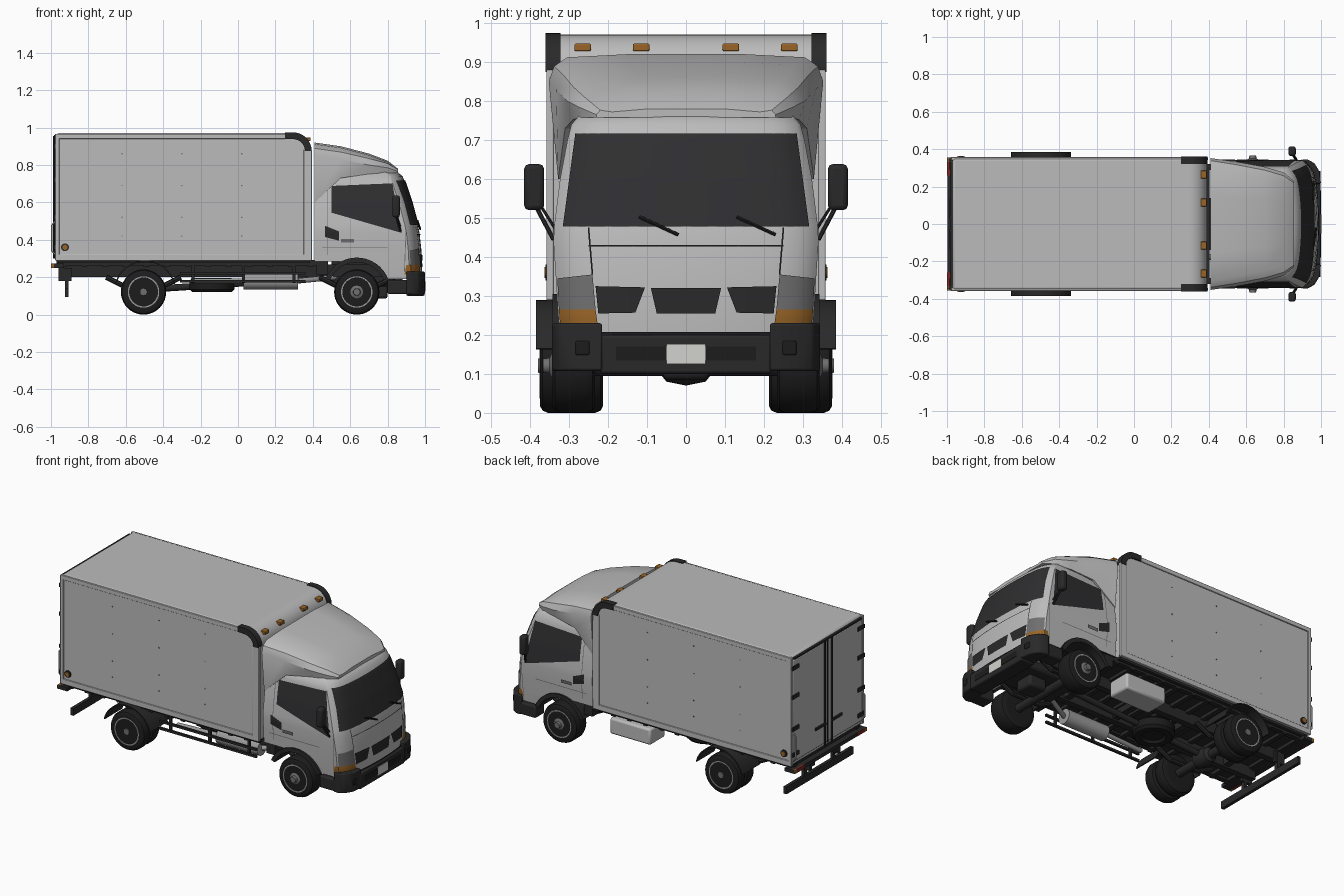
import bpy, bmesh, math
from mathutils import Vector

if "Cube" in bpy.data.objects:
    bpy.data.objects.remove(bpy.data.objects["Cube"])

def material(name, r, g, b):
    m = bpy.data.materials.new(name)
    m.diffuse_color = (r, g, b, 1)
    m.use_nodes = True
    m.node_tree.nodes["Principled BSDF"].inputs["Base Color"].default_value = m.diffuse_color
    return m

PAINT = material("light grey paint", .5, .5, .5)
BLACK = material("black rubber", .012, .012, .012)
TRIM = material("dark trim", .022, .022, .022)
GLASS = material("tinted glass", .028, .028, .03)
RIM = material("wheel grey", .33, .33, .33)
LAMP = material("lamp grey", .16, .16, .16)
AMBER = material("amber lens", .32, .13, .02)
RED = material("red lens", .2, .02, .015)
PLATE = material("plate white", .65, .65, .62)

def make(name, verts, faces, mat, bevel=0):
    bm = bmesh.new()
    vs = [bm.verts.new(v) for v in verts]
    for f in faces:
        bm.faces.new([vs[i] for i in f])
    bmesh.ops.recalc_face_normals(bm, faces=bm.faces)
    me = bpy.data.meshes.new(name)
    bm.to_mesh(me)
    bm.free()
    me.materials.append(mat)
    ob = bpy.data.objects.new(name, me)
    bpy.context.collection.objects.link(ob)
    if bevel:
        b = ob.modifiers.new("bevel", 'BEVEL')
        b.width, b.segments, b.limit_method = bevel, 2, 'ANGLE'
    return ob

def loft(name, rows, mat, bevel=0, caps=True, ring=True):
    n = len(rows[0])
    faces = [(r*n+i, r*n+(i+1) % n, (r+1)*n+(i+1) % n, (r+1)*n+i)
             for r in range(len(rows)-1) for i in range(n if ring else n-1)]
    if caps:
        faces += [tuple(range(n)), tuple((len(rows)-1)*n+i for i in range(n))]
    return make(name, [p for r in rows for p in r], faces, mat, bevel)

def prism(name, pts, axis, lo, hi, mat, bevel=0):
    put = (lambda p, h: (p[0], h, p[1])) if axis == 'y' else (lambda p, h: (p[0], p[1], h))
    return loft(name, [[put(p, h) for p in pts] for h in (lo, hi)], mat, bevel)

def box(name, x0, x1, y0, y1, z0, z1, mat, bevel=0):
    return prism(name, [(x0, y0), (x1, y0), (x1, y1), (x0, y1)], 'z', z0, z1, mat, bevel)

def lathe(name, prof, c, s, mat, n=40):
    """Closed solid turned about the y axis; prof holds (radius, offset along y)."""
    rows = [[(c[0]+r*math.cos(2*math.pi*i/n), c[1]+s*h, c[2]+r*math.sin(2*math.pi*i/n))
             for i in range(n)] for r, h in prof]
    return loft(name, rows, mat)

def tube(name, a, b, r, mat, n=12):
    a, b = Vector(a), Vector(b)
    q = (b-a).to_track_quat('Z', 'Y')
    ring = [q @ Vector((r*math.cos(2*math.pi*i/n), r*math.sin(2*math.pi*i/n), 0)) for i in range(n)]
    return loft(name, [[p+o for p in ring] for o in (a, b)], mat)

def arc(cx, cz, r, a0, a1, n=16):
    return [(cx+r*math.cos(math.radians(a0+(a1-a0)*i/n)),
             cz+r*math.sin(math.radians(a0+(a1-a0)*i/n))) for i in range(n+1)]

# Cargo body with rounded upper front edge
curve = arc(.295, .875, .095, 0, 90, 12)
prism("cargo_box", [(-.97, .29), (.39, .29)] + curve + [(-.97, .97)], 'y', -.352, .352, PAINT, .012)
for s in (-1, 1):
    ya, yb = sorted((s*.34, s*.358))
    box("box_bottom_rail", -.975, .392, ya, yb, .288, .322, PAINT, .003)
    box("box_top_rail", -.975, .26, ya, yb, .94, .967, PAINT, .003)
    box("box_front_post", .35, .395, ya, yb, .29, .88, PAINT, .003)
    box("box_rear_post", -.978, -.955, ya, yb, .29, .967, PAINT, .003)
    ya, yb = sorted((s*.322, s*.361))
    prism("box_corner_guard", [(.25, .94), (.25, .974)] + arc(.295, .875, .099, 90, 0, 12)
          + arc(.295, .875, .063, 0, 90, 12), 'y', ya, yb, TRIM)
    lathe("side_marker_rim", [(.021, 0), (.021, .008)], (-.925, s*.352, .36), s, TRIM, 20)
    lathe("side_marker", [(.014, 0), (.014, .011)], (-.925, s*.352, .36), s, AMBER, 20)
    for x in (-.62, -.3, .02):
        for z in (.42, .52, .69, .86):
            lathe("box_rivet", [(.004, 0), (.004, .002)], (x, s*.352, z), s, LAMP, 8)
    for y in (.115, .265):
        box("roof_marker", .355, .388, s*y-.021, s*y+.021, .928, .947, AMBER, .003)
    # Rear doors with hinges, lock rods and grab handles
    ya, yb = sorted((s*.004, s*.338))
    box("rear_door", -.979, -.96, ya, yb, .315, .945, PAINT, .004)
    tube("lock_rod", (-.984, s*.035, .3), (-.984, s*.035, .955), .006, TRIM, 8)
    box("lock_handle", -.99, -.98, *sorted((s*.03, s*.13)), .43, .445, TRIM)
    for z in (.36, .52, .72, .9):
        box("door_hinge", -.986, -.975, *sorted((s*.29, s*.355)), z-.012, z+.012, TRIM)
    for p, q in (((-.975, .32), (-.995, .34)), ((-.995, .34), (-.995, .48)), ((-.995, .48), (-.975, .5))):
        tube("grab_handle", (p[0], s*.34, p[1]), (q[0], s*.34, q[1]), .004, PLATE, 8)
box("door_seam", -.981, -.97, -.004, .004, .31, .945, BLACK)
box("rear_header_trim", -.983, -.965, -.33, .33, .95, .96, TRIM)

# Cab shell: level rings of (z, half width, front x)
LEVELS = [(.19, .322, .983), (.25, .328, .985), (.35, .334, .98), (.44, .34, .97), (.48, .338, .962),
          (.60, .323, .93), (.70, .304, .897), (.74, .294, .88), (.765, .272, .85), (.775, .22, .8)]

def cab_at(z):
    for a, b in zip(LEVELS, LEVELS[1:]):
        if z <= b[0]:
            t = (z-a[0])/(b[0]-a[0])
            return a[1]+t*(b[1]-a[1]), a[2]+t*(b[2]-a[2])
    return LEVELS[-1][1:]

def front_x(y, z):
    w, xf = cab_at(z)
    t = min(1, abs(y)/w)
    return xf - .03*t**2 - .04*t**10

half = [.2, .4, .6, .75, .85, .92, .97, 1]
ts = [-t for t in reversed(half)] + [0] + half
cab = loft("cab_shell", [[(.41, -w, z)] + [(front_x(t*w, z), t*w, z) for t in ts] + [(.41, w, z)]
                         for z, w, xf in LEVELS], PAINT)
cab.data.materials.append(TRIM)
cutters = [lathe("arch_cutter", [(.168, -.5), (.168, .5)], (.635, 0, .13), 1, PAINT, 48),
           box("sill_cutter", .3, .62, -.5, .5, .1, .283, PAINT)]
for c in cutters:
    c.data.materials.append(TRIM)
    for p in c.data.polygons:
        p.material_index = 1
    c.hide_render = True
    m = cab.modifiers.new("cut", 'BOOLEAN')
    m.operation, m.object, m.solver = 'DIFFERENCE', c, 'EXACT'
    bpy.context.view_layer.objects.active = cab
    bpy.ops.object.modifier_apply(modifier=m.name)
    bpy.data.objects.remove(c)

def patch(name, quad, mat, side=0, off=.004, n=14):
    """Thin sheet on the cab skin; quad = bl, br, tr, tl as (y,z) in front or (x,z) on a side."""
    bl, br, tr, tl = [Vector(p) for p in quad]
    rows = []
    for j in range(n+1):
        row = []
        for i in range(n+1):
            u, z = bl.lerp(br, i/n).lerp(tl.lerp(tr, i/n), j/n)
            row.append((u, side*(cab_at(z)[0]+off), z) if side else (front_x(u, z)+off, u, z))
        rows.append(row)
    ob = loft(name, rows, mat, caps=False, ring=False)
    if sum(p.normal.dot(Vector((0, side, 0) if side else (1, 0, 0))) for p in ob.data.polygons) < 0:
        ob.data.flip_normals()
    return ob

# Front of the cab
patch("windscreen", [(-.316, .478), (.316, .478), (.284, .717), (-.284, .717)], GLASS, n=24)
patch("bonnet_seam", [(-.25, .427), (.25, .427), (.25, .431), (-.25, .431)], TRIM)
patch("grille_centre", [(-.075, .255), (.075, .255), (.09, .32), (-.09, .32)], TRIM)
patch("bumper_gap", [(-.24, .196), (.24, .196), (.24, .208), (-.24, .208)], BLACK)
for s in (-1, 1):
    patch("grille_side", [(s*.13, .257), (s*.225, .255), (s*.232, .325), (s*.105, .322)], TRIM)
    patch("headlamp", [(s*.232, .265), (s*.326, .265), (s*.33, .345), (s*.24, .355)], LAMP)
    patch("indicator", [(s*.225, .215), (s*.322, .215), (s*.326, .265), (s*.232, .265)], AMBER)
    patch("corner_indicator", [(.89, .215), (.925, .215), (.925, .265), (.9, .265)], AMBER, s)
    patch("corner_seam", [(s*.238, .355), (s*.242, .355), (s*.252, .475), (s*.248, .475)], TRIM)
    # Sides of the cab
    patch("door_window", [(.5, .545), (.875, .437), (.825, .702), (.5, .688)], GLASS, s)
    patch("side_vent", [(.465, .415), (.54, .395), (.54, .445), (.465, .475)], TRIM, s)
    patch("door_rear_seam", [(.478, .32), (.482, .32), (.482, .7), (.478, .7)], LAMP, s)
    patch("door_front_seam", [(.888, .23), (.892, .23), (.9, .44), (.896, .44)], LAMP, s)
    patch("door_crease", [(.45, .355), (.8, .355), (.8, .359), (.45, .359)], LAMP, s)
    patch("door_handle", [(.55, .385), (.62, .385), (.62, .405), (.55, .405)], LAMP, s, .008)
    # Mirrors and arms
    box("mirror", .825, .865, *sorted((s*.364, s*.415)), .52, .638, TRIM, .012)
    tube("mirror_arm", (.845, s*.385, .53), (.87, s*.34, .445), .006, TRIM, 8)
    tube("mirror_stay", (.845, s*.372, .53), (.87, s*.334, .47), .004, TRIM, 8)
for y in (-.12, .13):
    p, q = (y, .503), (y+.1, .457)
    tube("wiper", (front_x(*p)+.008, *p), (front_x(*q)+.008, *q), .005, BLACK, 6)

# Wind deflector: (x, bottom z/width, middle z/width, top z/width)
rows = []
for x, zb, wb, zm, wm, zt, wt in [(.41, .6, .328, .85, .352, .912, .305), (.55, .73, .31, .83, .333, .892, .28),
                                  (.7, .752, .29, .80, .305, .853, .25), (.8, .758, .27, .785, .276, .815, .22),
                                  (.855, .758, .23, .765, .23, .772, .19)]:
    h = [(wb, zb), (wm, zm), ((wm+wt)/2+.01, (zm+zt)/2+.008), (wt, zt), (wt*.5, zt+.008)]
    rows.append([(x, -y, z) for y, z in h] + [(x, y, z) for y, z in reversed(h)])
loft("wind_deflector", rows, PAINT)

# Front bumper
box("bumper_centre", .9, .998, -.22, .22, .1, .2, TRIM, .008)
box("bumper_groove", .99, 1.0, -.18, .18, .135, .17, BLACK)
box("number_plate", .998, 1.002, -.05, .05, .125, .177, PLATE)
for s in (-1, 1):
    prism("bumper_corner", [(.9, s*.215), (1.0, s*.215), (.992, s*.28), (.965, s*.325), (.93, s*.344),
                            (.9, s*.344)], 'z', .108, .23, TRIM, .006)
    box("bumper_side", .8, .91, *sorted((s*.25, s*.342)), .11, .185, TRIM, .008)
    box("fog_lamp", .985, .998, s*.265-.018, s*.265+.018, .148, .185, BLACK, .004)
    # Mudguards
    ya, yb = sorted((s*.2, s*.342))
    prism("front_mudguard", arc(.635, .125, .18, 22, 158) + arc(.635, .125, .155, 158, 22), 'y', ya, yb, TRIM)
    ya, yb = sorted((s*.21, s*.385))
    prism("rear_mudguard", arc(-.497, .125, .165, 14, 166) + arc(-.497, .125, .158, 166, 14), 'y', ya, yb, TRIM)

# Wheels: tyre, rim, hub, hand holes
def wheel(tag, x, y, s, w, dish):
    c = (x, y, .121)
    lathe(tag+"_tyre", [(.08, 0), (.104, 0), (.115, -.006), (.121, -.02), (.121, .02-w),
                        (.115, .006-w), (.104, -w), (.08, -w)], c, s, BLACK)
    lathe(tag+"_rim", [(.084, -w+.01), (.084, .002), (.077, .002), (.072, -dish), (.045, -dish+.012),
                       (.04, -dish+.012)], c, s, RIM)
    lathe(tag+"_hub", [(.036, -dish), (.034, -dish+.022), (.02, -dish+.028), (.018, -dish+.045)], c, s, LAMP, 20)
    for k in range(8):
        a = math.pi*k/4
        o = (x+.059*math.cos(a), y, .121+.059*math.sin(a))
        lathe(tag+"_hand_hole", [(.008, -dish), (.008, -dish+.009)], o, s, BLACK, 10)

for s in (-1, 1):
    wheel("front_wheel", .635, s*.342, s, .108, .02)
    wheel("rear_outer_wheel", -.505, s*.374, s, .075, .04)
    wheel("rear_inner_wheel", -.505, s*.288, s, .075, .04)
    # Chassis rail and springs
    box("chassis_rail", -.96, .9, *sorted((s*.1, s*.14)), .2, .268, TRIM)
    for x in (-.505, .635):
        for k, (p, q) in enumerate(((-.2, -.1), (-.1, .1), (.1, .2))):
            z = (.2, .15, .15, .2)
            tube("leaf_spring", (x+p, s*.17, z[k]), (x+q, s*.17, z[k+1]), .014, TRIM, 8)
    box("body_side_beam", -.97, .48, *sorted((s*.29, s*.32)), .262, .291, TRIM)
    box("cab_step", .42, .48, *sorted((s*.2, s*.32)), .215, .29, TRIM)
    box("tail_lamp", -1.0, -.985, *sorted((s*.26, s*.335)), .25, .272, RED)
    box("tail_indicator", -1.0, -.985, *sorted((s*.335, s*.355)), .25, .272, AMBER)
    box("underride_post", -.925, -.905, *sorted((s*.13, s*.155)), .1, .25, TRIM)
    box("flap_bracket", -.96, -.89, *sorted((s*.13, s*.15)), .18, .25, TRIM)
for i in range(13):
    x = -.93 + i*.11
    box("floor_beam", x-.014, x+.014, -.32, .32, .255, .29, TRIM)
box("cargo_floor", -.965, .385, -.34, .34, .275, .292, TRIM)
box("rear_sill", -.998, -.93, -.355, .355, .25, .272, TRIM)
box("underride_bar", -.925, -.905, -.33, .33, .095, .14, TRIM)
for x in (-.75, -.3, .05, .4):
    box("cross_member", x-.02, x+.02, -.12, .12, .21, .25, TRIM)

# Axles, drive line and engine
for x in (-.505, .635):
    tube("axle", (x, -.28, .121), (x, .28, .121), .026, TRIM)
lathe("differential", [(.02, -.07), (.045, -.05), (.055, 0), (.045, .05), (.02, .07)], (-.505, 0, .125), 1, TRIM, 20)
tube("drive_shaft", (-.48, 0, .135), (.5, 0, .2), .018, TRIM)
box("engine", .5, .88, -.13, .13, .15, .36, TRIM, .02)
box("oil_pan", .68, .8, -.06, .06, .085, .16, TRIM, .015)

# Spare tyre, fuel tank, silencer and side guard
loft("spare_tyre", [[(-.14+r*math.cos(math.pi*i/16), r*math.sin(math.pi*i/16), z) for i in range(32)]
                    for r, z in ((.06, .135), (.07, .12), (.105, .12), (.12, .135), (.12, .18), (.105, .195))], BLACK)
box("fuel_tank", .03, .31, .16, .31, .135, .235, PAINT, .012)
tube("silencer", (.03, -.22, .18), (.32, -.22, .18), .046, RIM, 24)
tube("exhaust_pipe", (.32, -.22, .18), (.52, -.12, .2), .014, RIM)
tube("tail_pipe", (-.25, -.24, .18), (.03, -.22, .18), .014, RIM)
for z in (.178, .222):
    box("side_guard_rail", -.31, .36, -.335, -.322, z-.007, z+.007, TRIM)
for x in (-.24, .03, .3):
    box("side_guard_post", x-.008, x+.008, -.325, -.312, .17, .275, TRIM)

bpy.ops.object.select_all(action='SELECT')
bpy.context.view_layer.objects.active = cab
bpy.ops.object.shade_smooth_by_angle(angle=math.radians(32))
